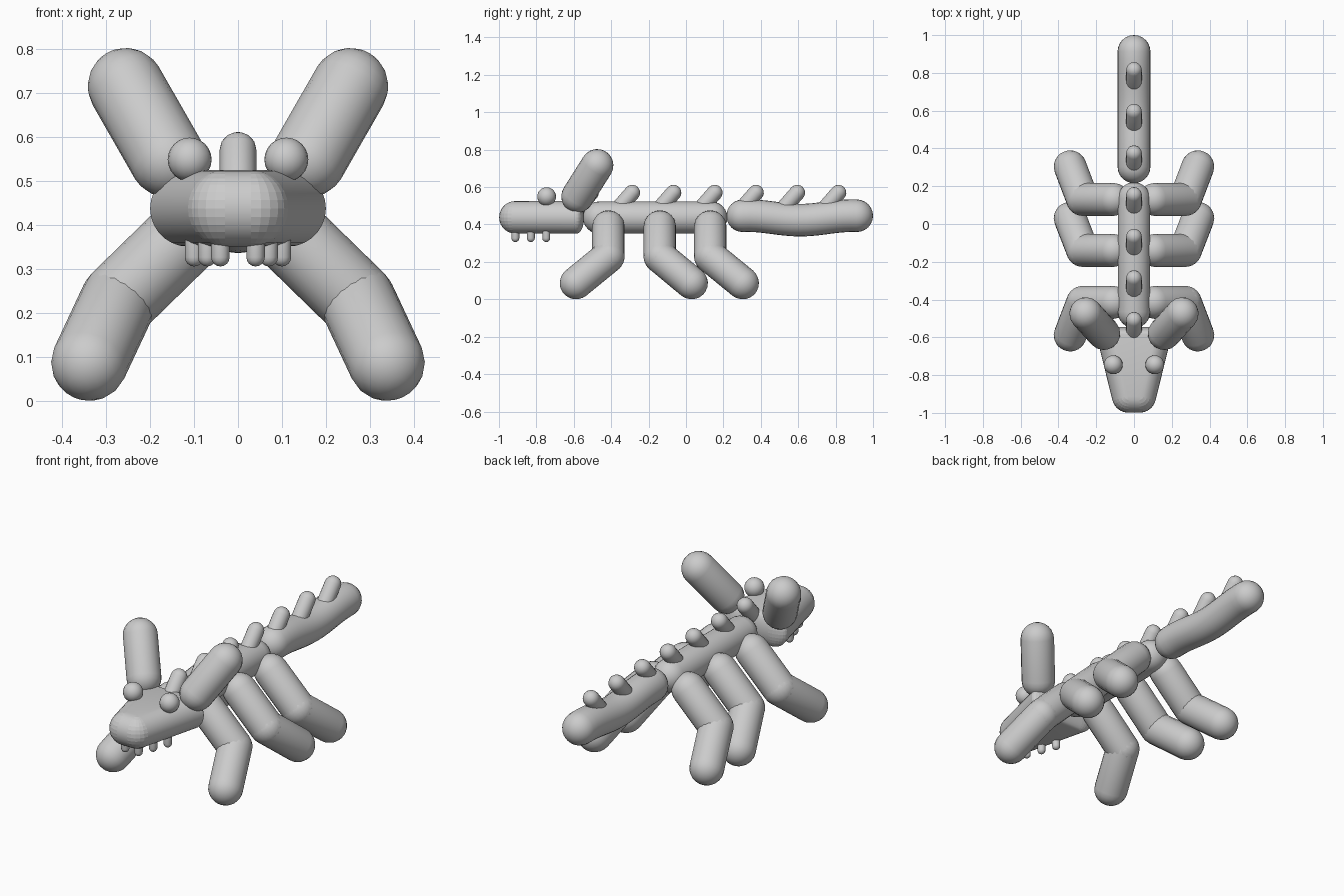
import bpy, bmesh, math
from mathutils import Vector

if "Cube" in bpy.data.objects:
    bpy.data.objects.remove(bpy.data.objects["Cube"])

grey = bpy.data.materials.new("plain grey")
grey.diffuse_color = (0.6, 0.6, 0.6, 1)
grey.use_nodes = True
grey.node_tree.nodes["Principled BSDF"].inputs["Base Color"].default_value = grey.diffuse_color


def finish(name, bm):
    """Turn a bmesh into a smooth-shaded grey object."""
    bmesh.ops.recalc_face_normals(bm, faces=bm.faces)
    me = bpy.data.meshes.new(name)
    bm.to_mesh(me)
    bm.free()
    me.materials.append(grey)
    ob = bpy.data.objects.new(name, me)
    bpy.context.collection.objects.link(ob)
    bpy.context.view_layer.objects.active = ob
    ob.select_set(True)
    bpy.ops.object.shade_smooth_by_angle(angle=math.radians(35))
    ob.select_set(False)
    return ob


def add_tube(bm, path, r, sides=20, cap=6):
    """Tube along a path with hemispherical ends."""
    pts = [Vector(p) for p in path]
    n = len(pts)
    tan = [(pts[min(i + 1, n - 1)] - pts[max(i - 1, 0)]).normalized() for i in range(n)]
    steps = [math.pi / 2 * i / cap for i in range(1, cap)]
    stations = [(pts[0] - tan[0] * r * math.cos(a), r * math.sin(a), tan[0]) for a in steps]
    stations += [(p, r, t) for p, t in zip(pts, tan)]
    stations += [(pts[-1] + tan[-1] * r * math.sin(a), r * math.cos(a), tan[-1]) for a in steps]
    rings = []
    for c, rad, t in stations:
        u = t.cross(Vector((1, 0, 0))).normalized()
        v = t.cross(u)
        rings.append([bm.verts.new(c + (u * math.cos(k * math.tau / sides)
                                        + v * math.sin(k * math.tau / sides)) * rad)
                      for k in range(sides)])
    for a, b in zip(rings, rings[1:]):
        for k in range(sides):
            j = (k + 1) % sides
            bm.faces.new((a[k], a[j], b[j], b[k]))
    # Close the poles
    for ring, tip in ((rings[0], pts[0] - tan[0] * r), (rings[-1], pts[-1] + tan[-1] * r)):
        pole = bm.verts.new(tip)
        for k in range(sides):
            bm.faces.new((ring[k], ring[(k + 1) % sides], pole))


def tube(name, *paths, r, sides=20, cap=6):
    bm = bmesh.new()
    for p in paths:
        add_tube(bm, p, r, sides, cap)
    return finish(name, bm)


# Body
tube("body", [(0, -0.465, 0.437), (0, 0.135, 0.437)], r=0.086, sides=24)

# Tail with a gentle wave
tail_path = []
for i in range(17):
    y = 0.303 + 0.61 * i / 16
    tail_path.append((0, y, 0.435 + 0.012 * math.cos((y - 0.33) * math.tau / 0.56)))
tube("tail", tail_path, r=0.087, sides=24)

# Head: hull around a narrow rounded snout and a wide, flatter back
bm = bmesh.new()
for s in (-1, 1):
    for x, y, depth in ((0.03, -0.912, 0.087), (0.113, -0.585, 0.04)):
        ball = bmesh.ops.create_uvsphere(bm, u_segments=24, v_segments=14, radius=1)["verts"]
        for v in ball:
            v.co = Vector((s * x + v.co.x * 0.087, y + v.co.y * depth, 0.438 + v.co.z * 0.087))
hull = bmesh.ops.convex_hull(bm, input=bm.verts)
inside = [v for v in hull["geom_interior"] if isinstance(v, bmesh.types.BMVert)]
bmesh.ops.delete(bm, geom=inside, context="VERTS")
finish("head", bm)

# Paired parts on both sides
for s, side in ((-1, "left"), (1, "right")):
    # Ears
    tube("ear_" + side, [(s * 0.16, -0.58, 0.55), (s * 0.255, -0.475, 0.716)], r=0.087)

    # Eyes
    bm = bmesh.new()
    bmesh.ops.create_uvsphere(bm, u_segments=20, v_segments=12, radius=0.05)
    bmesh.ops.translate(bm, verts=bm.verts, vec=(s * 0.11, -0.745, 0.549))
    finish("eye_" + side, bm)

    # Teeth
    for i in range(3):
        x, y = s * (0.04 + 0.03 * i), -0.912 + 0.0825 * i
        tube(f"tooth_{side}_{i + 1}", [(x, y, 0.38), (x, y, 0.327)], r=0.021, sides=12, cap=4)

    # Legs: upper segment out and down, lower segment swung forward or back
    for part, y, swing in (("front", -0.415, -0.173), ("middle", -0.14, 0.17), ("rear", 0.13, 0.173)):
        knee = (s * 0.272, y, 0.228)
        tube(f"{part}_leg_{side}",
             [(s * 0.108, y, 0.388), knee],
             [knee, (s * 0.338, y + swing, 0.087)], r=0.087)

# Back spikes leaning toward the tail
for i in range(7):
    y = 0.815 - 0.2205 * i
    tube(f"spike_{i + 1}", [(0, y - 0.09, 0.467), (0, y, 0.57)], r=0.042, sides=16, cap=5)
